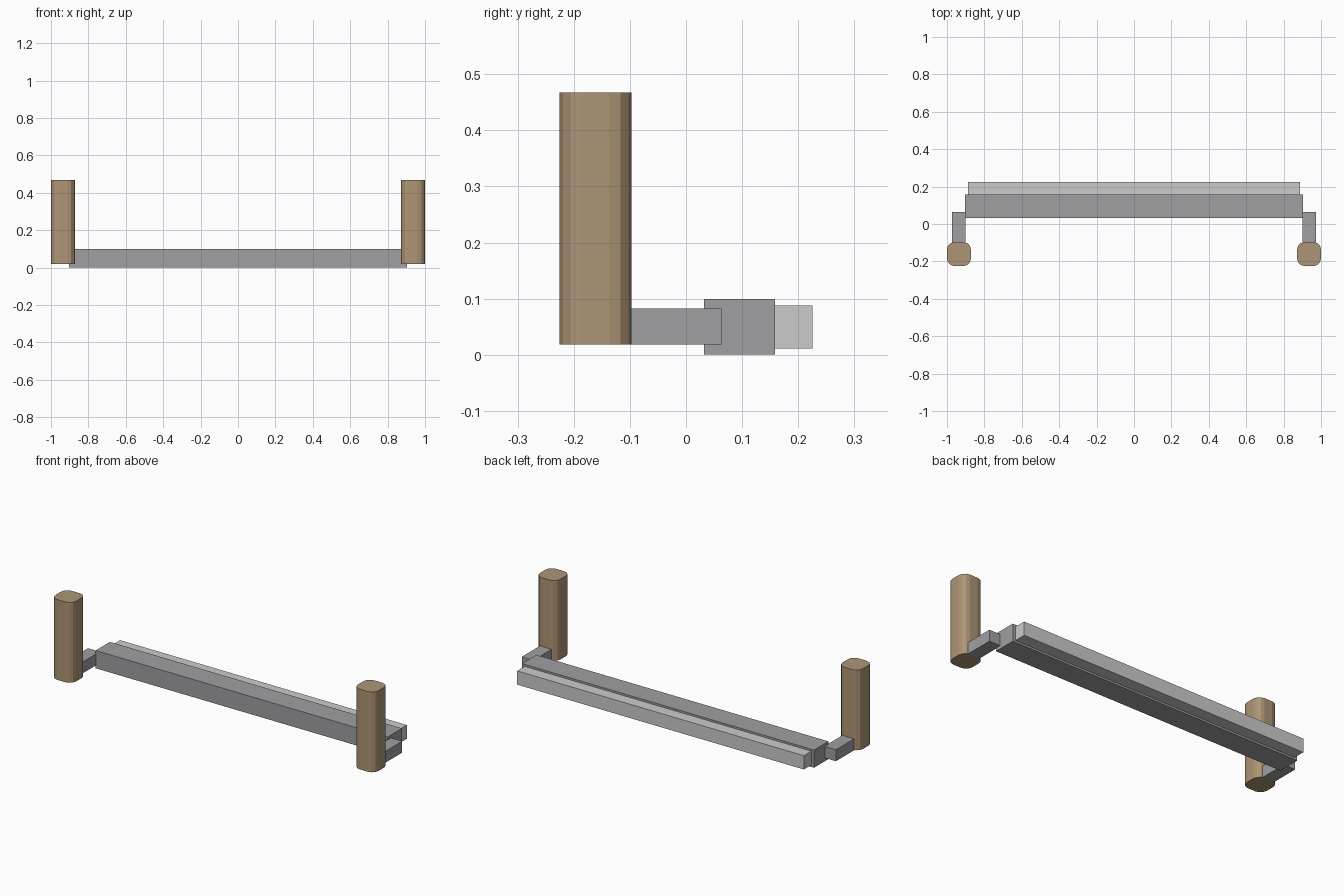
import bpy
import bmesh
import math

if "Cube" in bpy.data.objects:
    bpy.data.objects.remove(bpy.data.objects["Cube"])


def material(name, rgb):
    m = bpy.data.materials.new(name)
    m.diffuse_color = (*rgb, 1)
    m.use_nodes = True
    m.node_tree.nodes["Principled BSDF"].inputs["Base Color"].default_value = m.diffuse_color
    return m


steel = material("steel", (0.35, 0.35, 0.37))
light_steel = material("light_steel", (0.58, 0.58, 0.60))
tan = material("tan", (0.42, 0.30, 0.18))


def prism(name, profile, z0, z1, mat):
    """Extrude a closed xy outline from z0 to z1."""
    bm = bmesh.new()
    base = bm.faces.new([bm.verts.new((x, y, z0)) for x, y in profile])
    ext = bmesh.ops.extrude_face_region(bm, geom=[base], use_keep_orig=True)
    for v in ext["geom"]:
        if isinstance(v, bmesh.types.BMVert):
            v.co.z = z1
    bmesh.ops.recalc_face_normals(bm, faces=bm.faces[:])
    mesh = bpy.data.meshes.new(name)
    bm.to_mesh(mesh)
    bm.free()
    mesh.materials.append(mat)
    obj = bpy.data.objects.new(name, mesh)
    bpy.context.collection.objects.link(obj)
    return obj


def rect(x0, x1, y0, y1):
    return [(x0, y0), (x1, y0), (x1, y1), (x0, y1)]


def rounded_rect(cx, cy, hx, hy, r, segments=3):
    pts = []
    for i, (sx, sy) in enumerate([(1, 1), (-1, 1), (-1, -1), (1, -1)]):
        for k in range(segments + 1):
            a = math.pi / 2 * (i + k / segments)
            pts.append((cx + sx * (hx - r) + r * math.cos(a),
                        cy + sy * (hy - r) + r * math.sin(a)))
    return pts


# Cross beam and the lighter rail behind it
prism("cross_beam", rect(-0.904, 0.904, 0.032, 0.159), 0.0, 0.099, steel)
prism("back_rail", rect(-0.887, 0.887, 0.159, 0.225), 0.011, 0.088, light_steel)

# Side arms and upright rounded posts, one per side
for side, s in (("left", -1), ("right", 1)):
    x0, x1 = sorted((s * 0.900, s * 0.972))
    prism(side + "_arm", rect(x0, x1, -0.098, 0.063), 0.018, 0.082, steel)
    prism(side + "_post", rounded_rect(s * 0.936, -0.161, 0.064, 0.064, 0.04),
          0.018, 0.467, tan)
